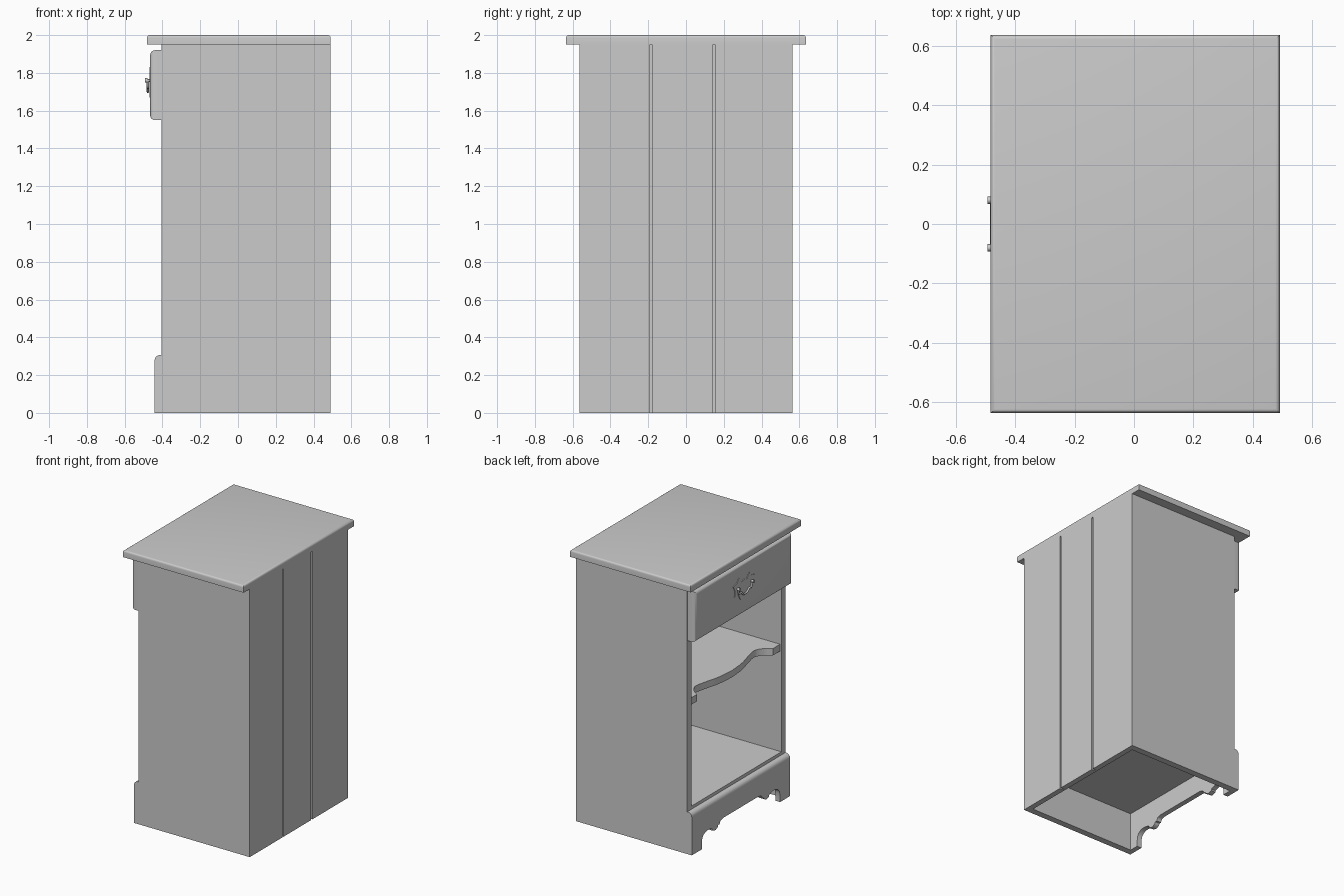
import bpy, bmesh, math
from mathutils import Vector

old = bpy.data.objects.get("Cube")
if old:
    bpy.data.objects.remove(old, do_unlink=True)

GREY = (0.6, 0.6, 0.6, 1)
paint = bpy.data.materials.new("plain grey")
paint.use_nodes = True
paint.diffuse_color = GREY
paint.node_tree.nodes["Principled BSDF"].inputs["Base Color"].default_value = GREY


def finish(bm, name):
    bmesh.ops.recalc_face_normals(bm, faces=bm.faces)
    mesh = bpy.data.meshes.new(name)
    bm.to_mesh(mesh)
    bm.free()
    obj = bpy.data.objects.new(name, mesh)
    bpy.context.collection.objects.link(obj)
    mesh.materials.append(paint)
    bpy.ops.object.select_all(action="DESELECT")
    bpy.context.view_layer.objects.active = obj
    obj.select_set(True)
    bpy.ops.object.shade_smooth_by_angle(angle=math.radians(35))
    return obj


def round_edges(bm, rule, radius):
    """Round the edges whose two ends both pass the rule."""
    edges = [e for e in bm.edges if all(rule(v.co) for v in e.verts)]
    bmesh.ops.bevel(bm, geom=edges, offset=radius, segments=4, profile=0.5, affect="EDGES")


def prism(name, outline, axis, low, high, rule=None, radius=0):
    """Extrude an outline along x (points are y, z) or z (points are x, y)."""
    bm = bmesh.new()
    place = (lambda a, b: (low, a, b)) if axis == "x" else (lambda a, b: (a, b, low))
    face = bm.faces.new([bm.verts.new(place(a, b)) for a, b in outline])
    made = bmesh.ops.extrude_face_region(bm, geom=[face])["geom"]
    step = Vector((high - low, 0, 0)) if axis == "x" else Vector((0, 0, high - low))
    bmesh.ops.translate(bm, vec=step, verts=[g for g in made if isinstance(g, bmesh.types.BMVert)])
    if rule:
        round_edges(bm, rule, radius)
    return finish(bm, name)


def box(name, x, y, z, rule=None, radius=0):
    outline = [(x[0], y[0]), (x[1], y[0]), (x[1], y[1]), (x[0], y[1])]
    return prism(name, outline, "z", z[0], z[1], rule, radius)


def spline(points, steps=5):
    """Smooth curve through points."""
    p = [Vector(q) for q in points]
    p = [p[0] * 2 - p[1]] + p + [p[-1] * 2 - p[-2]]
    out = []
    for a, b, c, d in zip(p, p[1:], p[2:], p[3:]):
        for i in range(steps):
            t = i / steps
            out.append(0.5 * (2 * b + (c - a) * t + (2 * a - 5 * b + 4 * c - d) * t ** 2
                              + (3 * b - a - 3 * c + d) * t ** 3))
    return [tuple(q) for q in out + [p[-2]]]


def tube(name, points, radius):
    curve = bpy.data.curves.new(name, "CURVE")
    curve.dimensions = "3D"
    curve.bevel_depth = radius
    curve.bevel_resolution = 2
    curve.use_fill_caps = True
    line = curve.splines.new("POLY")
    line.points.add(len(points) - 1)
    for point, co in zip(line.points, points):
        point.co = (*co, 1)
    obj = bpy.data.objects.new(name, curve)
    bpy.context.collection.objects.link(obj)
    curve.materials.append(paint)


FRONT, BACK, HALF, WALL, TOP = -0.405, 0.49, 0.565, 0.047, 1.95
INNER = HALF - WALL

# Carcass sides
for side, s in (("left", 1), ("right", -1)):
    box(side + "_side_panel", (FRONT, BACK), sorted((s * INNER, s * HALF)), (0, TOP))

# Back boards with narrow grooves between them, on a thin backing
joints = [-INNER, -0.185, 0.148, INNER]
for i in range(3):
    a = joints[i] + (0.006 if i > 0 else 0)
    b = joints[i + 1] - (0.006 if i < 2 else 0)
    box(f"back_board_{i + 1}", (0.465, BACK), (a, b), (0, TOP))
box("back_lining", (0.45, 0.465), (-INNER, INNER), (0, TOP))

# Horizontal boards
box("bottom_board", (FRONT, 0.45), (-INNER, INNER), (0.28, 0.33))
box("drawer_divider", (FRONT, 0.45), (-INNER, INNER), (1.56, 1.6))

# Table top, rounded along the front and sides
box("table_top", (-0.482, BACK), (-0.635, 0.635), (TOP, 2),
    lambda c: c.z > 1.99 and (c.x < 0 or abs(c.y) > 0.6), 0.014)

# Shelf with a wavy front edge
wave = spline([(-0.385, 0.43), (-0.345, 0.4), (-0.312, 0.34), (-0.328, 0.25),
               (-0.358, 0.13), (-0.37, 0)])
half = [(-0.395, INNER), (-0.395, 0.435)] + wave
front_edge = half + [(x, -y) for x, y in reversed(half[:-1])]
prism("shelf", front_edge + [(0.45, -INNER), (0.45, INNER)], "z", 1.06, 1.11)

# Base apron with bracket feet and a scalloped lower edge
scallop = spline([(0.45, 0.04), (0.44, 0.085), (0.405, 0.11), (0.36, 0.112), (0.325, 0.1)], 4)
scallop += spline([(0.325, 0.088), (0.295, 0.08), (0.27, 0.09), (0.26, 0.105)], 4)
scallop += spline([(0.245, 0.105), (0.235, 0.125), (0.205, 0.135)], 4)
half = [(HALF, 0.307), (HALF, 0), (0.45, 0)] + scallop
prism("base_apron", half + [(-y, z) for y, z in reversed(half)], "x", -0.442, FRONT,
      lambda c: c.z > 0.3 and c.x < -0.43, 0.03)

# Drawer front
box("drawer_front", (-0.465, FRONT), (-0.56, 0.56), (1.55, 1.92),
    lambda c: c.x < -0.46, 0.025)

# Drawer pull: shaped plate, two posts and a drooping handle
edge = [(0, 1.8), (0.03, 1.79), (0.06, 1.83), (0.085, 1.8), (0.125, 1.79),
        (0.105, 1.75), (0.11, 1.71), (0.07, 1.72), (0.045, 1.67), (0, 1.7)]
prism("pull_plate", edge + [(-y, z) for y, z in reversed(edge[1:-1])], "x", -0.469, -0.465)
for side, s in (("left", 1), ("right", -1)):
    y = s * 0.08
    tube(side + "_pull_post", [(-0.465, y, 1.76), (-0.48, y, 1.76)], 0.007)
    tube(side + "_pull_knob", [(-0.479, y, 1.76), (-0.492, y, 1.76)], 0.012)
drop = [(0.08, 1.755), (0.07, 1.725), (0.045, 1.722), (0.025, 1.705), (0, 1.7)]
path = spline(drop + [(-y, z) for y, z in reversed(drop[:-1])], 4)
tube("pull_handle", [(-0.477, y, z) for y, z in path], 0.007)
